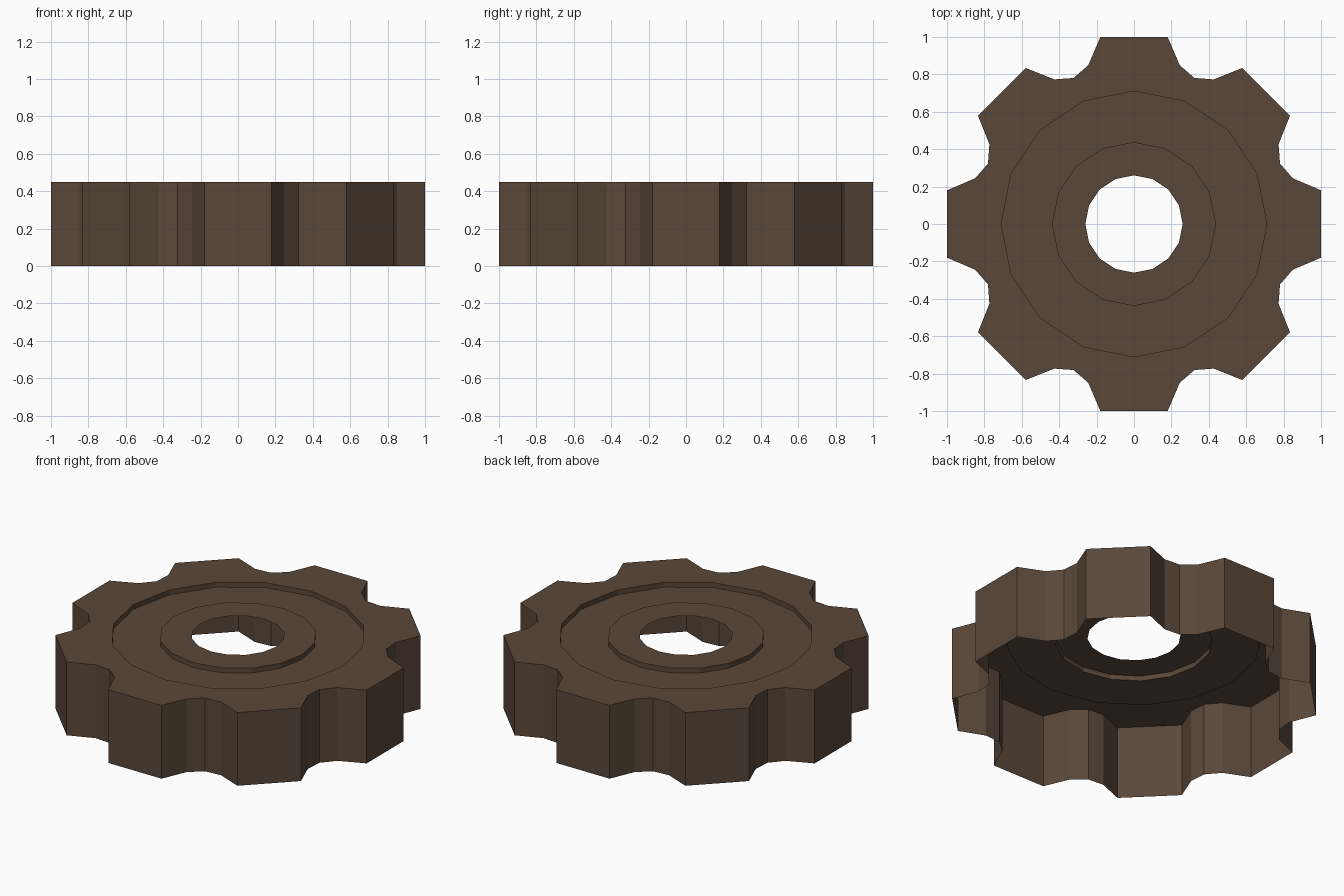
import bpy
import bmesh
from math import sin, cos, radians, tau

cube = bpy.data.objects.get("Cube")
if cube:
    bpy.data.objects.remove(cube, do_unlink=True)

HEIGHT = 0.45
FLOOR = 0.42          # height of the recessed face
TEETH = 8
SIDES = 16
R_GROOVE, R_HUB, R_BORE = 0.71, 0.438, 0.26

brown = bpy.data.materials.new("dark brown")
colour = (0.102, 0.064, 0.042, 1)
brown.diffuse_color = colour
brown.use_nodes = True
shader = brown.node_tree.nodes["Principled BSDF"]
shader.inputs["Base Color"].default_value = colour
shader.inputs["Roughness"].default_value = 0.8


def circle(r):
    return [(r * cos(tau * i / SIDES), r * sin(tau * i / SIDES)) for i in range(SIDES)]


def gear_outline():
    # one tooth tip and the rounded valley after it, as (radius, degrees)
    pitch = [(1.016, -10.2), (1.016, 10.2), (0.883, 16.1), (0.845, 22.5), (0.883, 28.9)]
    return [(r * cos(radians(a + 360 / TEETH * i)), r * sin(radians(a + 360 / TEETH * i)))
            for i in range(TEETH) for r, a in pitch]


def loop(bm, points, z):
    return [bm.verts.new((x, y, z)) for x, y in points]


def band(bm, a, b):
    # quads between two counter-clockwise loops, facing out or up
    n = len(a)
    for i in range(n):
        j = (i + 1) % n
        bm.faces.new((a[i], a[j], b[j], b[i]))


def finish(bm, name):
    mesh = bpy.data.meshes.new(name)
    bm.to_mesh(mesh)
    bm.free()
    mesh.materials.append(brown)
    bpy.context.collection.objects.link(bpy.data.objects.new(name, mesh))


# Toothed rim: thin outer wall, flat top and the step down into the groove
bm = bmesh.new()
outline = gear_outline()
bottom = loop(bm, outline, 0)
top = loop(bm, outline, HEIGHT)
groove_top = loop(bm, circle(R_GROOVE), HEIGHT)
groove_floor = loop(bm, circle(R_GROOVE), FLOOR)
band(bm, bottom, top)
band(bm, groove_top, groove_floor)
edges = [bm.edges.get((ring[i - 1], ring[i])) for ring in (top, groove_top) for i in range(len(ring))]
filled = bmesh.ops.triangle_fill(bm, edges=edges, use_beauty=True, normal=(0, 0, 1))
for f in filled["geom"]:
    if isinstance(f, bmesh.types.BMFace):
        f.normal_update()
        if f.normal.z < 0:
            f.normal_flip()
finish(bm, "toothed_rim")

# Recessed ring between rim and hub
bm = bmesh.new()
band(bm, loop(bm, circle(R_GROOVE), FLOOR), loop(bm, circle(R_HUB), FLOOR))
finish(bm, "recessed_ring")

# Raised hub around the open bore
bm = bmesh.new()
hub_top = loop(bm, circle(R_HUB), HEIGHT)
band(bm, loop(bm, circle(R_HUB), FLOOR), hub_top)
band(bm, hub_top, loop(bm, circle(R_BORE), HEIGHT))
finish(bm, "hub")
